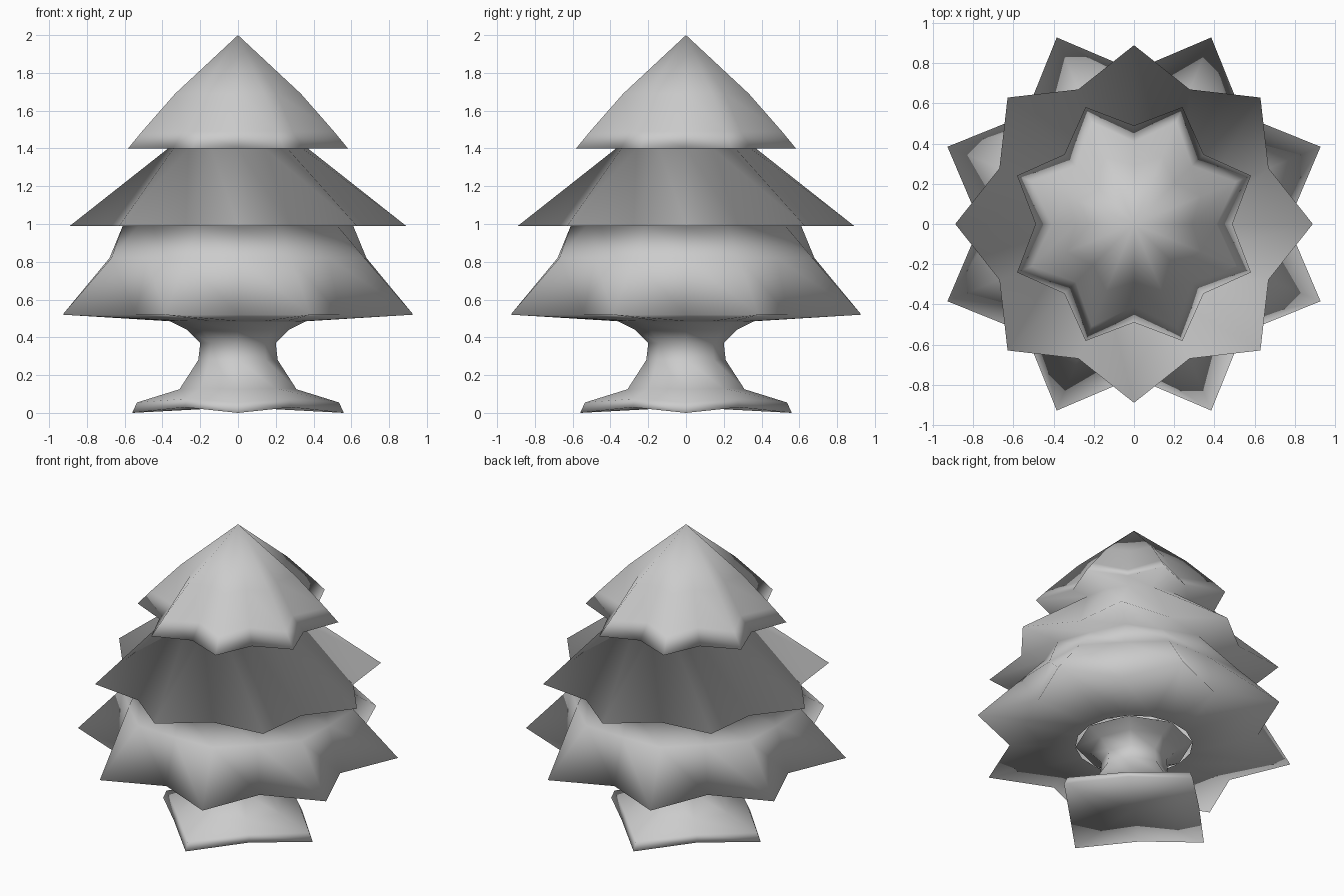
import bpy
from math import cos, sin, pi

if "Cube" in bpy.data.objects:
    bpy.data.objects.remove(bpy.data.objects["Cube"])


def star_loft(name, sides, rings, top=None, bottom=None):
    """Loft rings (even radius, even z, odd radius, odd z) from top to bottom."""
    verts, faces = [], []
    for r0, z0, r1, z1 in rings:
        for i in range(sides):
            r, z = (r1, z1) if i % 2 else (r0, z0)
            a = 2 * pi * i / sides
            verts.append((r * cos(a), r * sin(a), z))
    for k in range(len(rings) - 1):
        for i in range(sides):
            j = (i + 1) % sides
            a, b = k * sides, (k + 1) * sides
            faces.append((a + i, b + i, b + j, a + j))
    if top is not None:
        verts.append((0, 0, top))
        faces += [(len(verts) - 1, i, (i + 1) % sides) for i in range(sides)]
    if bottom is not None:
        verts.append((0, 0, bottom))
        b = (len(rings) - 1) * sides
        faces += [(len(verts) - 1, b + (i + 1) % sides, b + i) for i in range(sides)]
    mesh = bpy.data.meshes.new(name)
    mesh.from_pydata(verts, [], faces)
    mesh.polygons.foreach_set("use_smooth", [True] * len(faces))
    mesh.update()
    ob = bpy.data.objects.new(name, mesh)
    bpy.context.collection.objects.link(ob)
    return ob


# Three star-shaped tiers, each folding back under its rim into the next
star_loft("foliage", 16, [
    (0.29, 1.69, 0.36, 1.69),
    (0.41, 1.49, 0.55, 1.49),
    (0.49, 1.40, 0.63, 1.40),   # top rim
    (0.37, 1.40, 0.37, 1.40),
    (0.89, 0.99, 0.725, 0.99),  # middle rim, points turned half a step
    (0.61, 0.99, 0.57, 0.99),
    (0.68, 0.82, 0.725, 0.82),
    (0.765, 0.52, 1.005, 0.52),  # bottom rim
    (0.36, 0.485, 0.36, 0.485),
], top=2.0)

# Waisted trunk flaring into four roots
star_loft("trunk", 8, [
    (0.36, 0.485, 0.36, 0.485),
    (0.27, 0.44, 0.27, 0.44),
    (0.20, 0.37, 0.20, 0.37),
    (0.21, 0.28, 0.21, 0.28),
    (0.31, 0.125, 0.28, 0.13),
    (0.535, 0.055, 0.38, 0.075),
    (0.56, 0.0, 0.40, 0.03),
], bottom=0.03)
